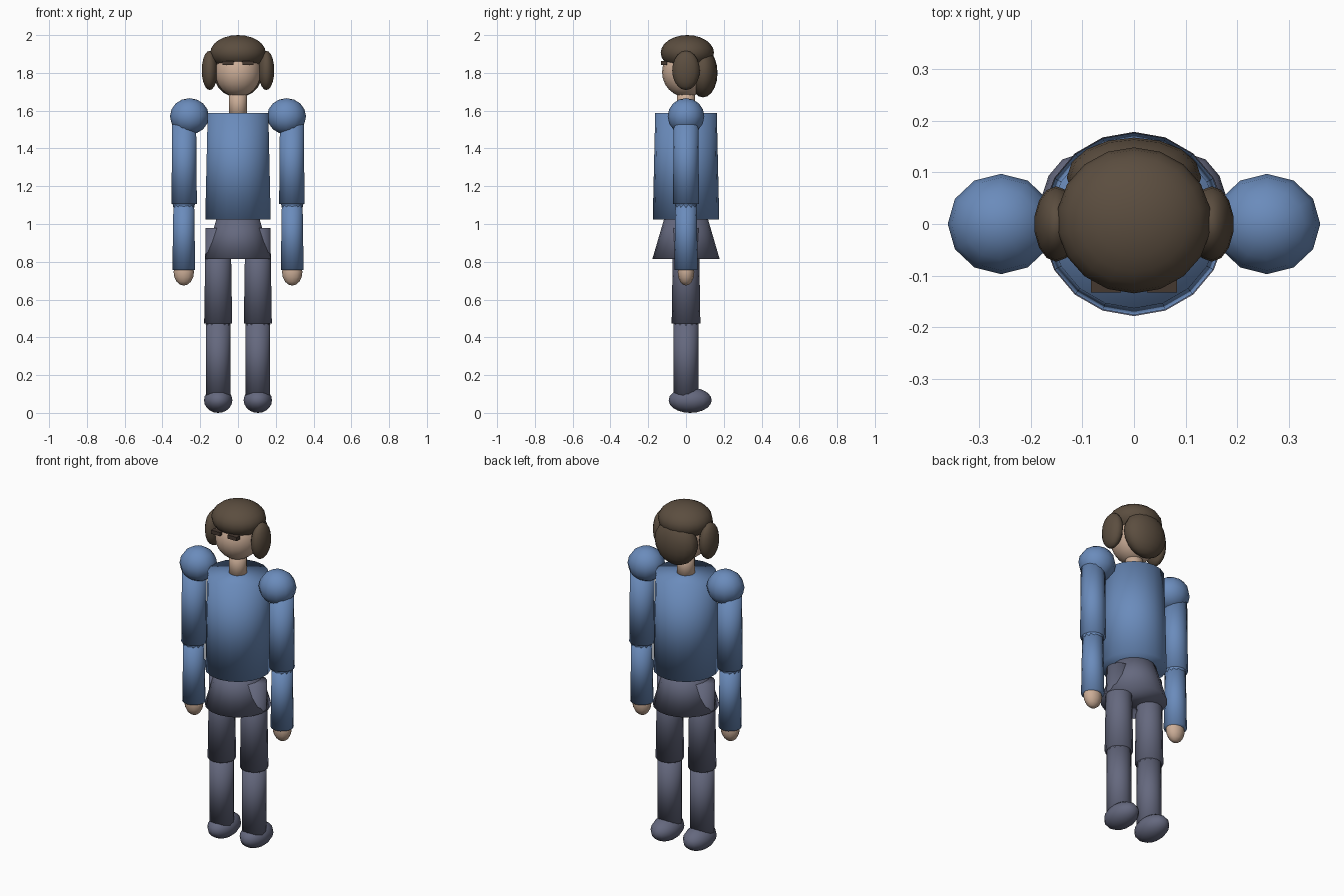
import bpy, bmesh
from mathutils import Matrix, Vector

if "Cube" in bpy.data.objects:
    bpy.data.objects.remove(bpy.data.objects["Cube"])


def material(name, rgb):
    m = bpy.data.materials.new(name)
    m.diffuse_color = (*rgb, 1)
    m.use_nodes = True
    m.node_tree.nodes["Principled BSDF"].inputs["Base Color"].default_value = m.diffuse_color
    return m


SKIN = material("skin", (0.60, 0.42, 0.31))
HAIR = material("hair", (0.105, 0.075, 0.05))
BROW = material("brow", (0.06, 0.04, 0.03))
SHIRT = material("shirt", (0.145, 0.26, 0.50))
TROUSERS = material("trousers", (0.13, 0.14, 0.21))


def finish(name, bm, loc, mat, smooth=True):
    me = bpy.data.meshes.new(name)
    for f in bm.faces:
        f.smooth = smooth
    bm.to_mesh(me)
    bm.free()
    me.materials.append(mat)
    ob = bpy.data.objects.new(name, me)
    ob.location = loc
    bpy.context.collection.objects.link(ob)
    return ob


def ball(name, loc, radii, mat, segs=16, rings=10):
    bm = bmesh.new()
    bmesh.ops.create_uvsphere(bm, u_segments=segs, v_segments=rings, radius=1,
                              matrix=Matrix.Diagonal((*radii, 1)))
    return finish(name, bm, loc, mat)


def tube(name, x, z0, z1, r0, r1, mat, segs=14):
    # capped tapered cylinder from z0 (radius r0) up to z1 (radius r1)
    bm = bmesh.new()
    bmesh.ops.create_cone(bm, cap_ends=True, segments=segs, radius1=r0,
                          radius2=r1, depth=z1 - z0)
    return finish(name, bm, (x, 0, (z0 + z1) / 2), mat)


def box(name, loc, size, mat):
    bm = bmesh.new()
    bmesh.ops.create_cube(bm, size=1, matrix=Matrix.Diagonal((*size, 1)))
    return finish(name, bm, loc, mat, smooth=False)


# Head, neck and hair
ball("head", (0, 0, 1.803), (0.122, 0.127, 0.13), SKIN, 18, 12)
tube("neck", 0, 1.55, 1.72, 0.05, 0.047, SKIN)
ball("hair_cap", (0, 0.007, 1.907), (0.149, 0.141, 0.093), HAIR, 18, 12)
ball("hair_back", (0, 0.09, 1.80), (0.13, 0.077, 0.13), HAIR)

# Torso and flared hips
tube("torso", 0, 1.023, 1.588, 0.176, 0.163, SHIRT, 18)
tube("hips", 0, 0.815, 1.05, 0.178, 0.109, TROUSERS, 18)

# Mirrored parts
for side, s in (("left", 1), ("right", -1)):
    ball(side + "_side_hair", (s * 0.15, 0, 1.813), (0.043, 0.073, 0.104), HAIR, 14)
    box(side + "_brow", (s * 0.054, -0.116, 1.852), (0.058, 0.032, 0.022), BROW)

    # Arms
    ball(side + "_shoulder", (s * 0.257, 0, 1.57), (0.103, 0.097, 0.096), SHIRT, 12, 8)
    tube(side + "_upper_arm", s * 0.285, 1.107, 1.528, 0.069, 0.065, SHIRT)
    ball(side + "_elbow", (s * 0.287, 0, 1.11), (0.06, 0.06, 0.06), SHIRT, 12, 8)
    tube(side + "_forearm", s * 0.287, 0.757, 1.13, 0.062, 0.056, SHIRT)
    ball(side + "_hand", (s * 0.287, 0, 0.745), (0.054, 0.044, 0.071), SKIN, 12, 8)

    # Legs
    tube(side + "_thigh", s * 0.105, 0.473, 0.98, 0.076, 0.068, TROUSERS)
    ball(side + "_knee", (s * 0.105, 0, 0.47), (0.066, 0.066, 0.066), TROUSERS, 12, 8)
    tube(side + "_shin", s * 0.105, 0.09, 0.50, 0.066, 0.066, TROUSERS)
    ball(side + "_foot", (s * 0.105, 0.022, 0.067), (0.077, 0.114, 0.067), TROUSERS, 14)
